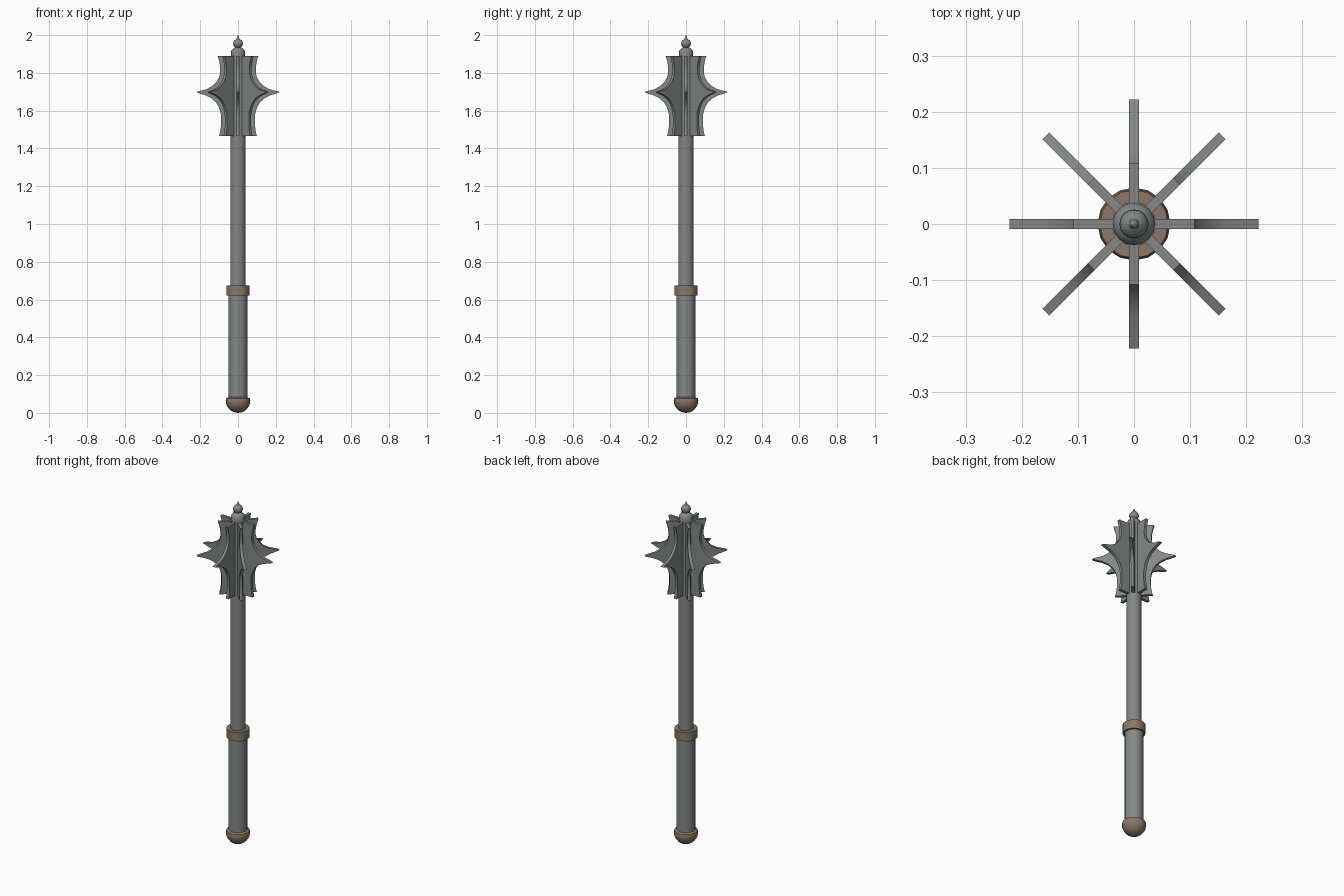
import bpy, bmesh, math
from mathutils import Matrix, Vector

if "Cube" in bpy.data.objects:
    bpy.data.objects.remove(bpy.data.objects["Cube"])


def material(name, rgb):
    m = bpy.data.materials.new(name)
    m.diffuse_color = (*rgb, 1)
    m.use_nodes = True
    m.node_tree.nodes["Principled BSDF"].inputs["Base Color"].default_value = m.diffuse_color
    return m


steel = material("grey steel", (0.23, 0.245, 0.24))
bronze = material("dull brown", (0.26, 0.19, 0.14))


def finish(name, bm, mat, smooth=True):
    bmesh.ops.recalc_face_normals(bm, faces=bm.faces[:])
    me = bpy.data.meshes.new(name)
    bm.to_mesh(me)
    bm.free()
    me.materials.append(mat)
    ob = bpy.data.objects.new(name, me)
    bpy.context.collection.objects.link(ob)
    if smooth:
        bpy.ops.object.select_all(action='DESELECT')
        ob.select_set(True)
        bpy.context.view_layer.objects.active = ob
        bpy.ops.object.shade_smooth_by_angle(angle=math.radians(35))
    return ob


def lathe(name, profile, mat, sides=16):
    """Spin a (radius, height) profile around the z axis."""
    bm = bmesh.new()
    vs = [bm.verts.new((r, 0, z)) for r, z in profile]
    es = [bm.edges.new(p) for p in zip(vs, vs[1:])]
    bmesh.ops.spin(bm, geom=vs + es, cent=(0, 0, 0), axis=(0, 0, 1),
                   angle=2 * math.pi, steps=sides, use_duplicate=False)
    bmesh.ops.remove_doubles(bm, verts=bm.verts[:], dist=1e-5)
    return finish(name, bm, mat)


def arc(r, zc, a0, a1, n):
    return [(r * math.cos(math.radians(a0 + (a1 - a0) * i / n)),
             zc + r * math.sin(math.radians(a0 + (a1 - a0) * i / n))) for i in range(n + 1)]


# Pommel, grip, collar and shaft
lathe("pommel", arc(0.065, 0.065, -90, 0, 6) + [(0.062, 0.077), (0.05, 0.083), (0, 0.083)], bronze)
lathe("grip", [(0, 0.06), (0.05, 0.06), (0.05, 0.63), (0, 0.63)], steel)
lathe("collar", [(0, 0.622), (0.061, 0.622), (0.061, 0.675), (0, 0.675)], bronze)
lathe("shaft", [(0, 0.64), (0.04, 0.64), (0.04, 1.89), (0, 1.89)], steel)

# Stacked finial on top of the head
lathe("finial", [(0, 1.885), (0.038, 1.885), (0.038, 1.908), (0.034, 1.921), (0.024, 1.931),
                 (0.015, 1.935), (0.022, 1.942), (0.026, 1.953), (0.025, 1.963), (0.018, 1.973),
                 (0.009, 1.979), (0.006, 1.987), (0, 2.0)], steel)

# Eight flanges: a concave edge flaring to a point, extruded to thickness
edge = [(0.108, 1.89), (0.099, 1.86), (0.094, 1.83), (0.094, 1.80), (0.101, 1.775),
        (0.116, 1.75), (0.138, 1.729), (0.168, 1.713), (0.205, 1.704), (0.222, 1.698),
        (0.205, 1.692), (0.168, 1.680), (0.138, 1.664), (0.116, 1.643), (0.101, 1.618),
        (0.092, 1.59), (0.089, 1.56), (0.09, 1.52), (0.094, 1.49), (0.1, 1.465)]
thick = 0.017
for i in range(8):
    bm = bmesh.new()
    outline = [(0.01, 1.89)] + edge + [(0.01, 1.465)]
    face = bm.faces.new([bm.verts.new((x, -thick / 2, z)) for x, z in outline])
    ext = bmesh.ops.extrude_face_region(bm, geom=[face], use_keep_orig=True)
    bmesh.ops.translate(bm, vec=Vector((0, thick, 0)),
                        verts=[g for g in ext["geom"] if isinstance(g, bmesh.types.BMVert)])
    bm.transform(Matrix.Rotation(i * math.pi / 4, 4, 'Z'))
    finish(f"flange_{i + 1}", bm, steel)
